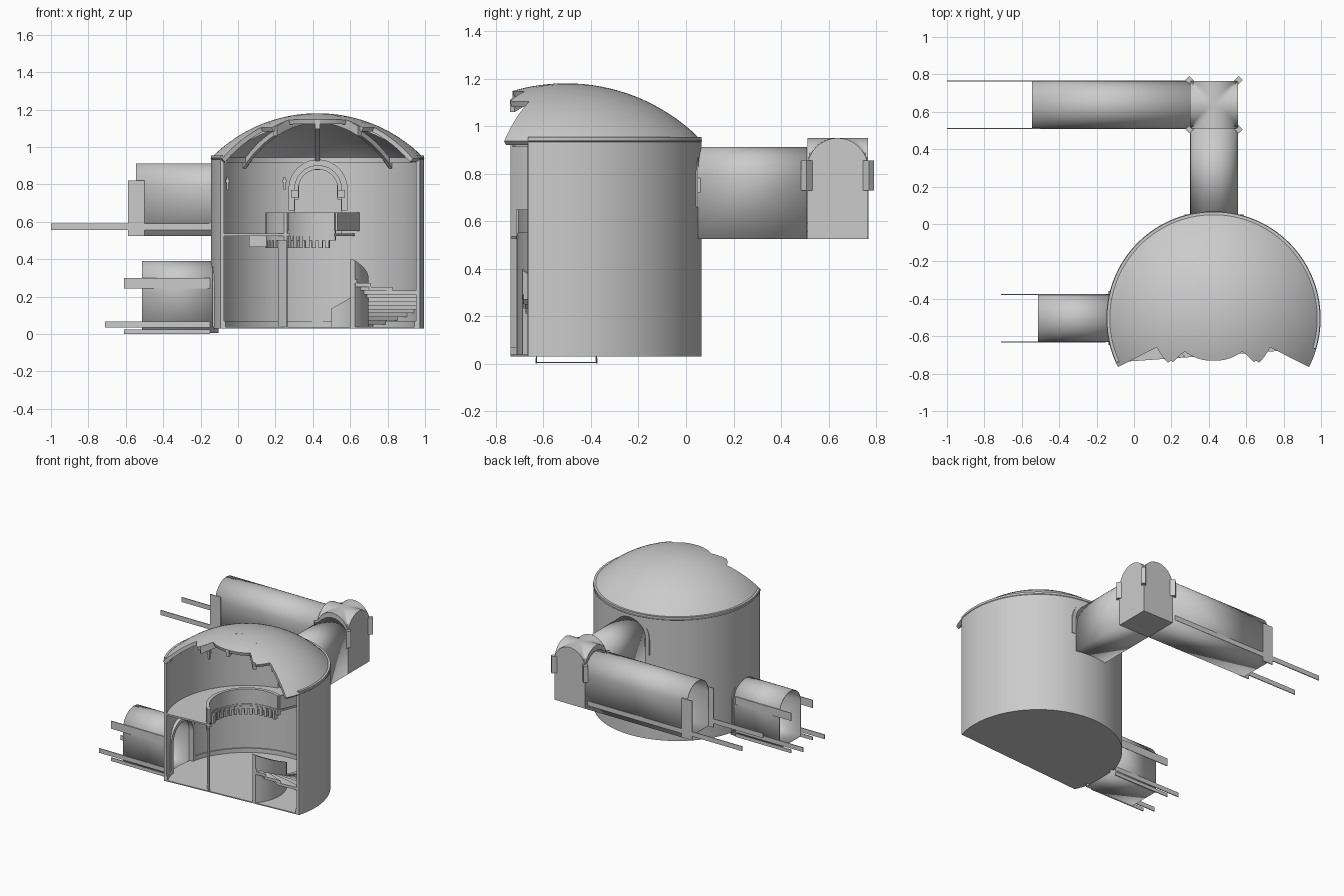
import bpy, bmesh
from math import sin, cos, sqrt, pi, radians
from mathutils import Vector, Matrix

if "Cube" in bpy.data.objects:
    bpy.data.objects.remove(bpy.data.objects["Cube"])

CX, CY, R = 0.425, -0.505, 0.57      # drum centre and radius
RI = 0.265                           # inner ring radius


def finish(bm, name):
    bmesh.ops.recalc_face_normals(bm, faces=bm.faces[:])
    me = bpy.data.meshes.new(name)
    bm.to_mesh(me)
    bm.free()
    ob = bpy.data.objects.new(name, me)
    bpy.context.collection.objects.link(ob)
    return ob


def polar(r, a, z):
    return (CX + r * cos(radians(a)), CY + r * sin(radians(a)), z)


def clip(bm):
    # section cut along the front of the drum
    res = bmesh.ops.bisect_plane(bm, geom=bm.verts[:] + bm.edges[:] + bm.faces[:], dist=1e-5,
                                 plane_co=(CX, -0.703, 0), plane_no=(0.07, -1, 0), clear_outer=True)
    edges = [e for e in res['geom_cut'] if isinstance(e, bmesh.types.BMEdge)]
    if edges:
        bmesh.ops.holes_fill(bm, edges=edges, sides=0)


def sector(name, r0, r1, a0, a1, z0, z1, step=3, cut=True):
    # solid ring sector; z0 / z1 may be functions of the angle
    bm = bmesh.new()
    n = max(1, round(abs(a1 - a0) / step))
    full = abs(a1 - a0) == 360
    rings = []
    for i in range(n if full else n + 1):
        a = a0 + (a1 - a0) * i / n
        lo = z0(a) if callable(z0) else z0
        hi = z1(a) if callable(z1) else z1
        rings.append([bm.verts.new(polar(r, a, z)) for r, z in ((r0, lo), (r1, lo), (r1, hi), (r0, hi))])
    for i in range(n):
        p, q = rings[i], rings[(i + 1) % len(rings)]
        for k in range(4):
            bm.faces.new((p[k], p[(k + 1) % 4], q[(k + 1) % 4], q[k]))
    if not full:
        bm.faces.new(rings[0])
        bm.faces.new(rings[-1])
    if cut:
        clip(bm)
    return finish(bm, name)


def box(name, lo, hi, rot=0):
    bm = bmesh.new()
    bmesh.ops.create_cube(bm, size=1)
    lo, hi = Vector(lo), Vector(hi)
    m = Matrix.Translation((lo + hi) / 2) @ Matrix.Rotation(radians(rot), 4, 'Z') @ Matrix.Diagonal((*(hi - lo), 1))
    bmesh.ops.transform(bm, matrix=m, verts=bm.verts[:])
    return finish(bm, name)


def vault_profile(c, h, bottom, spring, n=20):
    return ([(c - h, bottom), (c + h, bottom)] +
            [(c + h * cos(pi * i / n), spring + h * sin(pi * i / n)) for i in range(n + 1)])


def extrude(name, pts, axis, s0, s1, caps=True, thick=0):
    # sweep a (width, z) profile along the x or y axis
    bm = bmesh.new()
    place = lambda w, z, s: (s, w, z) if axis == 'x' else (w, s, z)
    a, b = [[bm.verts.new(place(w, z, s)) for w, z in pts] for s in (s0, s1)]
    for i in range(len(pts)):
        j = (i + 1) % len(pts)
        bm.faces.new((a[i], a[j], b[j], b[i]))
    if caps:
        bm.faces.new(a)
        bm.faces.new(b)
    ob = finish(bm, name)
    if thick:
        m = ob.modifiers.new("thickness", 'SOLIDIFY')
        m.thickness, m.offset = thick, -1
    return ob


def carve(ob, cutters):
    for c in cutters:
        m = ob.modifiers.new("opening", 'BOOLEAN')
        m.operation, m.object = 'DIFFERENCE', c
        bpy.context.view_layer.objects.active = ob
        bpy.ops.object.modifier_apply(modifier=m.name)


# Drum wall, skirting and floor
low_cut = extrude("low_cutter", vault_profile(-0.503, 0.122, 0.036, 0.265), 'x', -0.4, 0.0)
up_cut = extrude("up_cutter", vault_profile(0.428, 0.122, 0.536, 0.785), 'y', -0.1, 0.3)
wall = sector("drum_wall", R - 0.018, R, 0, 360, 0.03, 0.955)
skirt = sector("wall_skirting", R - 0.026, R - 0.015, 0, 360, 0.03, 0.07)
carve(wall, [low_cut, up_cut])
carve(skirt, [low_cut])
for c in (low_cut, up_cut):
    bpy.data.objects.remove(c)
bm = bmesh.new()
bmesh.ops.create_cone(bm, cap_ends=True, segments=120, radius1=R - 0.005, radius2=R - 0.005, depth=0.008,
                      matrix=Matrix.Translation((CX, CY, 0.034)))
clip(bm)
finish(bm, "drum_floor")

# Broken dome
RS, ZC = 0.797, 0.383
dome_z = lambda r, d=0: ZC + sqrt((RS - d) ** 2 - r * r)


def broken_radius(a):
    d = abs(a - 270)
    pts = [(0, 0.225), (41, 0.234), (46, 0.34), (63.1, 0.34)]
    for (d0, r0), (d1, r1) in zip(pts, pts[1:]):
        if d <= d1:
            return r0 + (r1 - r0) * (d - d0) / (d1 - d0)
    return R


def dome_part(name, angles, rfun, rows):
    bm = bmesh.new()
    layers = []
    for k in (1, 1 - 0.025 / RS):        # outer and inner skin
        layers.append([[bm.verts.new(polar(rfun(a) * j / rows * k, a, ZC + k * (dome_z(rfun(a) * j / rows) - ZC)))
                        for j in range(rows + 1)] for a in angles])
    for g in layers:
        for p, q in zip(g, g[1:]):
            for j in range(rows):
                bm.faces.new((p[j], p[j + 1], q[j + 1], q[j]))
    o, n = layers
    for i in range(len(angles) - 1):
        bm.faces.new((o[i][-1], o[i + 1][-1], n[i + 1][-1], n[i][-1]))
    for i in (0, -1):
        for j in range(rows):
            bm.faces.new((o[i][j], o[i][j + 1], n[i][j + 1], n[i][j]))
    bmesh.ops.remove_doubles(bm, verts=bm.verts[:], dist=1e-5)
    return finish(bm, name)


dome_part("dome_back", [-27 + 3 * i for i in range(79)], lambda a: R + 0.003, 16)
dome_part("dome_broken_front", [207 + i for i in range(127)], broken_radius, 8)

# Ribs under the dome with a crown ring and a rim band
for a in range(0, 360, 45):
    end = broken_radius(a) if 207 < a < 333 else R - 0.01
    bm = bmesh.new()
    sec = []
    ux, uy = cos(radians(a)), sin(radians(a))
    for j in range(13):
        r = 0.05 + (end - 0.05) * j / 12
        x, y, _ = polar(r, a, 0)
        sec.append([bm.verts.new((x - uy * w, y + ux * w, dome_z(r, 0.002 if top else 0.05)))
                    for w, top in ((-0.013, 1), (0.013, 1), (0.013, 0), (-0.013, 0))])
    for p, q in zip(sec, sec[1:]):
        for k in range(4):
            bm.faces.new((p[k], p[(k + 1) % 4], q[(k + 1) % 4], q[k]))
    bm.faces.new(sec[0])
    bm.faces.new(sec[-1])
    finish(bm, "dome_rib")
sector("crown_ring", 0.03, 0.06, 0, 360, 1.135, 1.176, 15, False)
sector("dome_rim_band", R - 0.04, R - 0.012, -20, 204, 0.915, 0.945)

# Mezzanine with parapet, dentils and supporting pier
sector("mezzanine_floor", RI - 0.01, R - 0.01, 69, 245, 0.525, 0.537)
sector("mezzanine_parapet", RI - 0.012, RI + 0.012, 69, 232, 0.55, 0.65)
sector("parapet_base", RI - 0.006, RI + 0.012, 69, 232, 0.50, 0.55)
sector("parapet_end", RI, R - 0.02, 66, 69, 0.55, 0.65)
for i in range(18):
    a = 76 + i * 8
    sector("dentil", RI - 0.014, RI + 0.012, a, a + 4.5, 0.46, 0.525)
sector("pier", RI - 0.005, RI + 0.003, 218, 232, 0.03, 0.53)
box("mezzanine_bracket", (0.06, -0.56, 0.465), (0.19, -0.53, 0.525))

# Curved stair with rising side wall
for i in range(14):
    a = 67 - 9 * i
    if a > -45:
        sector("stair_step", RI, R - 0.003, a, a - 10, 0.032 + 0.02 * i, 0.052 + 0.02 * i)
sector("stair_side_wall", RI - 0.008, RI + 0.008, 73, -54, 0.03, lambda a: 0.15 + 0.02 * (67 - a) / 9)

# Vaulted corridors
HW = 0.1275
extrude("lower_corridor", vault_profile(-0.503, HW, 0.004, 0.263), 'x', -0.512, -0.105, False, 0.006)
extrude("upper_corridor_near", vault_profile(0.428, HW, 0.525, 0.785), 'y', 0.045, 0.51, False, 0.006)
extrude("upper_corridor_far", vault_profile(0.638, HW, 0.525, 0.785), 'x', -0.545, 0.30, False, 0.006)

# Broken wall strips running past the corridor ends
for y in (-0.63, -0.376):
    for x, z0, z1 in ((-0.71, 0.035, 0.068), (-0.61, 0.0, 0.025), (-0.61, 0.242, 0.30)):
        box("lower_rail", (x, y - 0.003, z0), (-0.15, y + 0.003, z1))
for y in (0.511, 0.764):
    box("upper_rail", (-1.0, y - 0.003, 0.555), (0.28, y + 0.003, 0.59))
    box("upper_side_wall", (-0.588, y - 0.003, 0.525), (-0.5, y + 0.003, 0.82))

# Groin-vaulted corner bay with outer walls
bm = bmesh.new()
N = 24
ux, uy = 0.428, 0.638
off = [-HW * cos(pi * i / N) for i in range(N + 1)]
arc = lambda u: sqrt(max(0, HW * HW - u * u))
g = [[bm.verts.new((ux + u, uy + v, 0.822 + max(arc(u), arc(v)))) for v in off] for u in off]
for i in range(N):
    for j in range(N):
        bm.faces.new((g[i][j], g[i + 1][j], g[i + 1][j + 1], g[i][j + 1]))
sides = [(g[-1], lambda k: 0.525), ([r[-1] for r in g], lambda k: 0.525),
         (g[0], lambda k: 0.785 + arc(off[k])), ([r[0] for r in g], lambda k: 0.785 + arc(off[k]))]
for top, zf in sides:
    low = [bm.verts.new((v.co.x, v.co.y, zf(k))) for k, v in enumerate(top)]
    for k in range(N):
        bm.faces.new((top[k], top[k + 1], low[k + 1], low[k]))
bmesh.ops.remove_doubles(bm, verts=bm.verts[:], dist=1e-5)
finish(bm, "corner_vault")
box("corner_floor", (0.30, 0.51, 0.525), (0.555, 0.765, 0.531))
for sx in (-1, 1):
    for sy in (-1, 1):
        x, y = ux + sx * 0.127, uy + sy * 0.127
        box("corner_corbel", (x - 0.022, y - 0.015, 0.73), (x + 0.022, y + 0.015, 0.855), 45 * sx * sy)


# Arch frames around the openings
def arch(name, c, axis, s0, s1, r0, r1, bottom, spring, n=20):
    ring = lambda r: [(c + r, bottom)] + [(c + r * cos(pi * i / n), spring + r * sin(pi * i / n))
                                          for i in range(n + 1)] + [(c - r, bottom)]
    extrude(name, ring(r1) + ring(r0)[::-1], axis, s0, s1)


arch("upper_arch", ux, 'y', 0.01, 0.05, 0.125, 0.158, 0.66, 0.775)
arch("upper_arch_inner", ux, 'y', 0.03, 0.06, 0.105, 0.128, 0.72, 0.775)
arch("lower_arch", -0.503, 'x', -0.135, -0.10, 0.118, 0.145, 0.036, 0.265)
for sx in (-1, 1):
    box("arch_impost", (ux + sx * 0.125 - 0.02, 0.0, 0.73), (ux + sx * 0.125 + 0.02, 0.05, 0.77))

# Small wall sconces
for a in (153, 109):
    x, y, _ = polar(R - 0.03, a, 0)
    box("sconce_stem", (x - 0.005, y - 0.006, 0.77), (x + 0.005, y + 0.006, 0.84))
    box("sconce_cup", (x - 0.011, y - 0.011, 0.81), (x + 0.011, y + 0.011, 0.825))

# Smooth shading with sharp edges kept
bpy.ops.object.select_all(action='DESELECT')
for ob in bpy.data.objects:
    ob.select_set(True)
    bpy.context.view_layer.objects.active = ob
bpy.ops.object.shade_smooth_by_angle(angle=radians(35))
